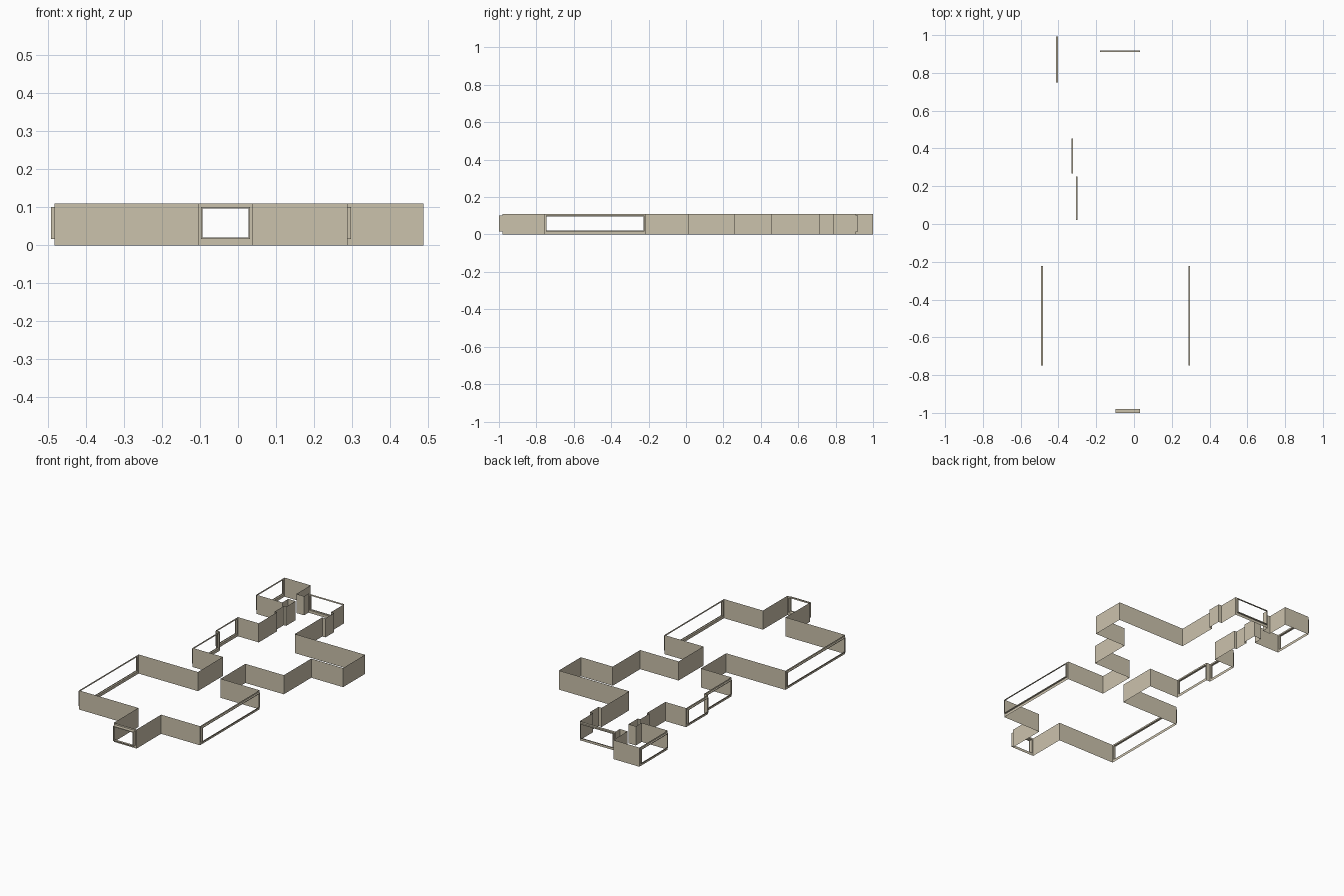
import bpy, bmesh
from mathutils import Vector

if "Cube" in bpy.data.objects:
    bpy.data.objects.remove(bpy.data.objects["Cube"])

HEIGHT = 0.11
stone = bpy.data.materials.new("warm beige")
stone.diffuse_color = (0.60, 0.54, 0.415, 1)
stone.use_nodes = True
stone.node_tree.nodes["Principled BSDF"].inputs["Base Color"].default_value = stone.diffuse_color

# Floor plan, counter-clockwise; third value 1 = the wall starting here is a window
PLAN = [
    (-0.105, -0.98, 1), (0.04, -0.98, 0), (0.04, -0.757, 0), (0.288, -0.757, 1),
    (0.288, -0.215, 0), (0.04, -0.215, 0), (0.04, 0.01, 0), (0.285, 0.01, 0),
    (0.285, 0.26, 0), (0.488, 0.26, 0), (0.488, 0.46, 0), (0.04, 0.46, 0),
    (0.04, 0.71, 0), (0.06, 0.71, 0), (0.06, 0.79, 0), (0.04, 0.79, 0),
    (0.04, 0.91, 1), (-0.188, 0.91, 0), (-0.188, 0.87, 0), (-0.237, 0.87, 0),
    (-0.237, 1.0, 0), (-0.403, 1.0, 1), (-0.403, 0.742, 0), (-0.237, 0.742, 0),
    (-0.237, 0.795, 0), (-0.19, 0.795, 0), (-0.19, 0.71, 0), (-0.205, 0.71, 0),
    (-0.205, 0.625, 0), (-0.19, 0.625, 0), (-0.19, 0.46, 0), (-0.323, 0.46, 1),
    (-0.323, 0.26, 0), (-0.298, 0.26, 1), (-0.298, 0.013, 0), (-0.105, 0.013, 0),
    (-0.105, -0.215, 0), (-0.483, -0.215, 1), (-0.483, -0.757, 0), (-0.105, -0.757, 0),
]


def finish(name, bm):
    me = bpy.data.meshes.new(name)
    bm.to_mesh(me)
    bm.free()
    me.materials.append(stone)
    ob = bpy.data.objects.new(name, me)
    bpy.context.collection.objects.link(ob)


def window(name, a, b, depth):
    """Rim flush with the wall, reveal pushed outward, thin lip; the middle stays open."""
    bm = bmesh.new()
    along = (b - a).normalized()
    out = Vector((along.y, -along.x, 0))
    rings = []
    for side, low, high, push in ((0, 0, 0, 0), (0.008, 0.016, 0.009, 0),
                                  (0.008, 0.016, 0.009, depth),
                                  (0.012, 0.020, 0.013, depth)):
        p, q = a + along * side + out * push, b - along * side + out * push
        lo, hi = Vector((0, 0, low)), Vector((0, 0, HEIGHT - high))
        rings.append([bm.verts.new(v) for v in (p + lo, q + lo, q + hi, p + hi)])
    for r, s in zip(rings, rings[1:]):
        for i in range(4):
            j = (i + 1) % 4
            bm.faces.new((r[i], r[j], s[j], s[i]))
    finish(name, bm)


# Walls as thin sheets, windows as separate frames
walls = bmesh.new()
count = 0
for i, (x, y, is_window) in enumerate(PLAN):
    x2, y2, _ = PLAN[(i + 1) % len(PLAN)]
    a, b = Vector((x, y, 0)), Vector((x2, y2, 0))
    if is_window:
        count += 1
        window(f"window_frame_{count}", a, b, 0.02 if i == 0 else 0.009)
    else:
        up = Vector((0, 0, HEIGHT))
        walls.faces.new([walls.verts.new(v) for v in (a, b, b + up, a + up)])
bmesh.ops.remove_doubles(walls, verts=walls.verts, dist=0.0001)
finish("walls", walls)
